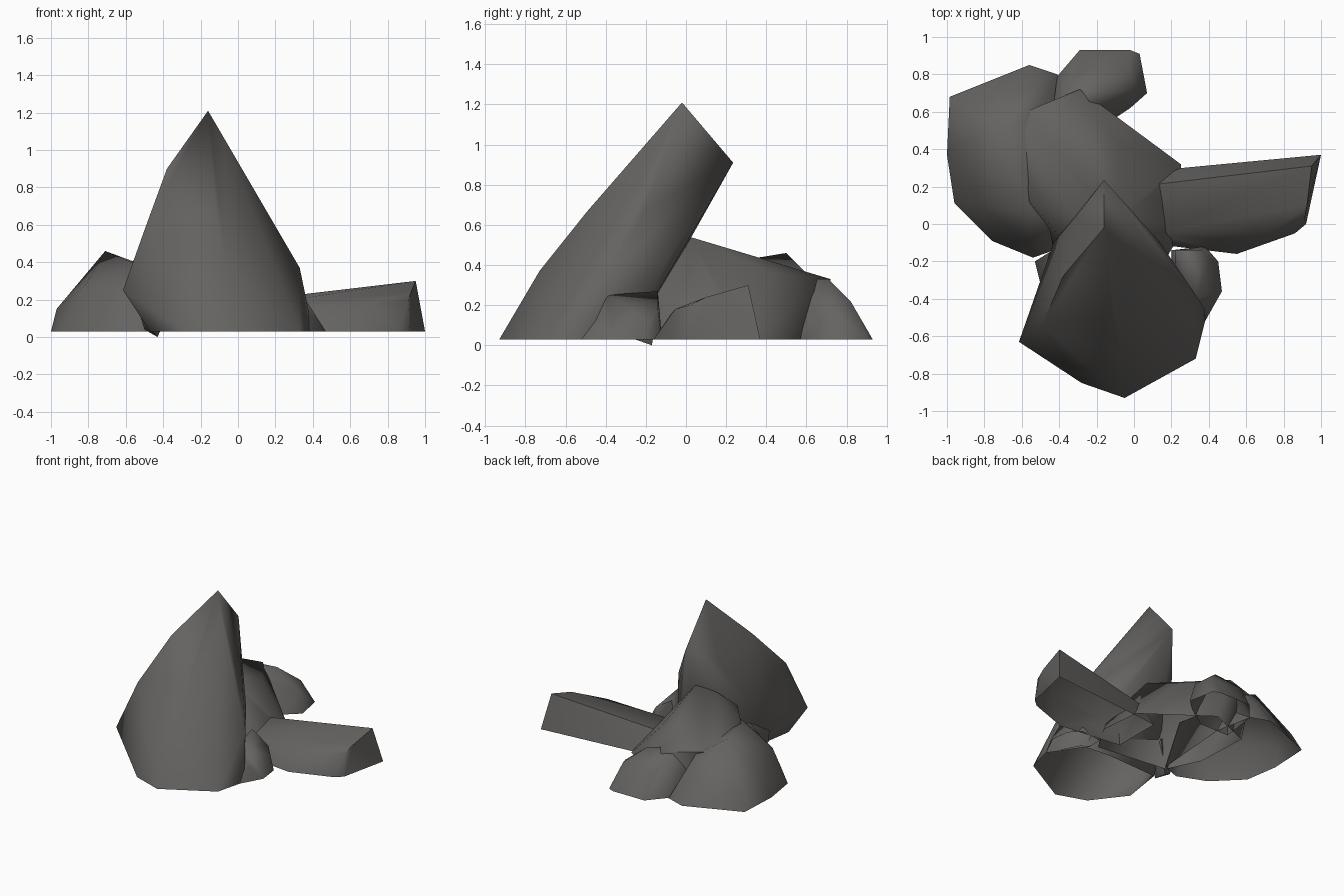
import bpy, bmesh, math

stone = bpy.data.materials.new("dark_grey_stone")
stone.diffuse_color = (0.13, 0.125, 0.118, 1)


def rock(name, points, base=(), angle=65, z0=0.03):
    """Convex boulder from a few corner points, open where it meets the ground."""
    bm = bmesh.new()
    for p in points:
        bm.verts.new(p)
    for x, y in base:
        bm.verts.new((x, y, z0))
    res = bmesh.ops.convex_hull(bm, input=bm.verts[:])
    junk = {g for g in res["geom_interior"] + res["geom_unused"]
            if isinstance(g, bmesh.types.BMVert)}
    bmesh.ops.delete(bm, geom=list(junk), context='VERTS')
    bmesh.ops.recalc_face_normals(bm, faces=bm.faces[:])
    # hollow underside
    under = [f for f in bm.faces
             if f.normal.z < -0.9 and max(v.co.z for v in f.verts) < 0.1]
    bmesh.ops.delete(bm, geom=under, context='FACES')
    me = bpy.data.meshes.new(name)
    bm.to_mesh(me)
    bm.free()
    me.materials.append(stone)
    ob = bpy.data.objects.new(name, me)
    bpy.context.collection.objects.link(ob)
    bpy.ops.object.select_all(action='DESELECT')
    ob.select_set(True)
    bpy.context.view_layer.objects.active = ob
    bpy.ops.object.shade_smooth_by_angle(angle=math.radians(angle))
    return ob


# tall spire leaning backwards: broad front sheet, thinner back
rock("leaning_spire",
     [(-0.16, -0.02, 1.21), (-0.16, 0.235, 0.91),
      (-0.38, -0.28, 0.90), (-0.49, -0.54, 0.60), (-0.615, -0.63, 0.25),
      (-0.31, 0.04, 0.78), (-0.43, -0.10, 0.50),
      (-0.07, -0.10, 1.05), (0.13, -0.20, 0.68), (0.33, -0.38, 0.37),
      (0.0, 0.04, 0.58), (0.14, -0.10, 0.42),
      (-0.12, -0.49, 0.67), (-0.06, -0.73, 0.37), (0.38, -0.46, 0.13)],
     [(-0.47, -0.60), (-0.28, -0.85), (-0.05, -0.93), (0.33, -0.72),
      (0.38, -0.52), (0.25, -0.28), (-0.42, -0.28), (0.0, -0.26)])

# middle boulder with a top sloping to the back
rock("middle_boulder",
     [(-0.28, 0.02, 0.53), (-0.10, 0.02, 0.54), (-0.29, 0.72, 0.33),
      (-0.58, 0.60, 0.36), (-0.60, 0.52, 0.38), (-0.56, 0.12, 0.41),
      (-0.42, -0.04, 0.44), (-0.08, 0.42, 0.36), (0.10, 0.16, 0.26),
      (-0.10, -0.18, 0.28), (0.12, -0.15, 0.24), (-0.35, -0.15, 0.30)],
     [(-0.22, 0.66), (0.02, 0.46), (0.25, 0.32), (0.28, 0.0),
      (0.15, -0.22), (-0.42, -0.15), (-0.54, 0.1), (-0.56, 0.52)])

# long low slab reaching to the right
rock("right_slab",
     [(0.95, 0.31, 0.30), (0.925, 0.10, 0.24), (0.91, 0.02, 0.20),
      (0.10, 0.21, 0.20), (0.40, -0.08, 0.15), (0.72, -0.055, 0.18),
      (0.10, -0.05, 0.17)],
     [(1.0, 0.37), (0.92, 0.0), (0.86, -0.05), (0.70, -0.09), (0.55, -0.16),
      (0.40, -0.12), (0.05, -0.10), (0.05, 0.28), (0.43, 0.30)])

# broad boulder on the left
rock("left_boulder",
     [(-0.71, 0.50, 0.46), (-0.55, 0.07, 0.39), (-0.52, 0.62, 0.34),
      (-0.97, 0.42, 0.15), (-0.82, 0.10, 0.27), (-0.58, -0.08, 0.24),
      (-0.44, -0.02, 0.36), (-0.94, 0.62, 0.17), (-0.52, 0.74, 0.22)],
     [(-0.985, 0.68), (-0.80, 0.69), (-0.56, 0.85), (-0.41, 0.80),
      (-1.0, 0.37), (-0.96, 0.11), (-0.76, -0.09), (-0.54, -0.18),
      (-0.40, -0.13), (-0.35, 0.5)])

# low boulder at the back
rock("back_boulder",
     [(-0.36, 0.70, 0.32), (-0.16, 0.71, 0.33), (-0.30, 0.82, 0.22),
      (-0.03, 0.82, 0.22), (0.03, 0.71, 0.18), (-0.45, 0.50, 0.33)],
     [(-0.41, 0.79), (-0.29, 0.93), (-0.02, 0.93), (0.03, 0.91),
      (0.07, 0.70), (-0.02, 0.62), (-0.20, 0.50), (-0.45, 0.50)])

# small stones wedged beside the spire
rock("small_left_stone",
     [(-0.45, -0.15, 0.27), (-0.36, -0.13, 0.25), (-0.50, -0.32, 0.16),
      (-0.53, -0.20, 0.14), (-0.43, -0.17, 0.0), (-0.37, -0.24, 0.14),
      (-0.48, -0.34, 0.06), (-0.50, -0.20, 0.04)])
rock("small_right_stone",
     [(0.22, -0.22, 0.25), (0.22, -0.14, 0.27), (0.36, -0.14, 0.18),
      (0.41, -0.18, 0.12), (0.33, -0.40, 0.25), (0.39, -0.42, 0.13)],
     [(0.45, -0.20), (0.45, -0.27), (0.47, -0.36), (0.38, -0.52),
      (0.20, -0.25), (0.38, -0.12), (0.2, -0.14)])
